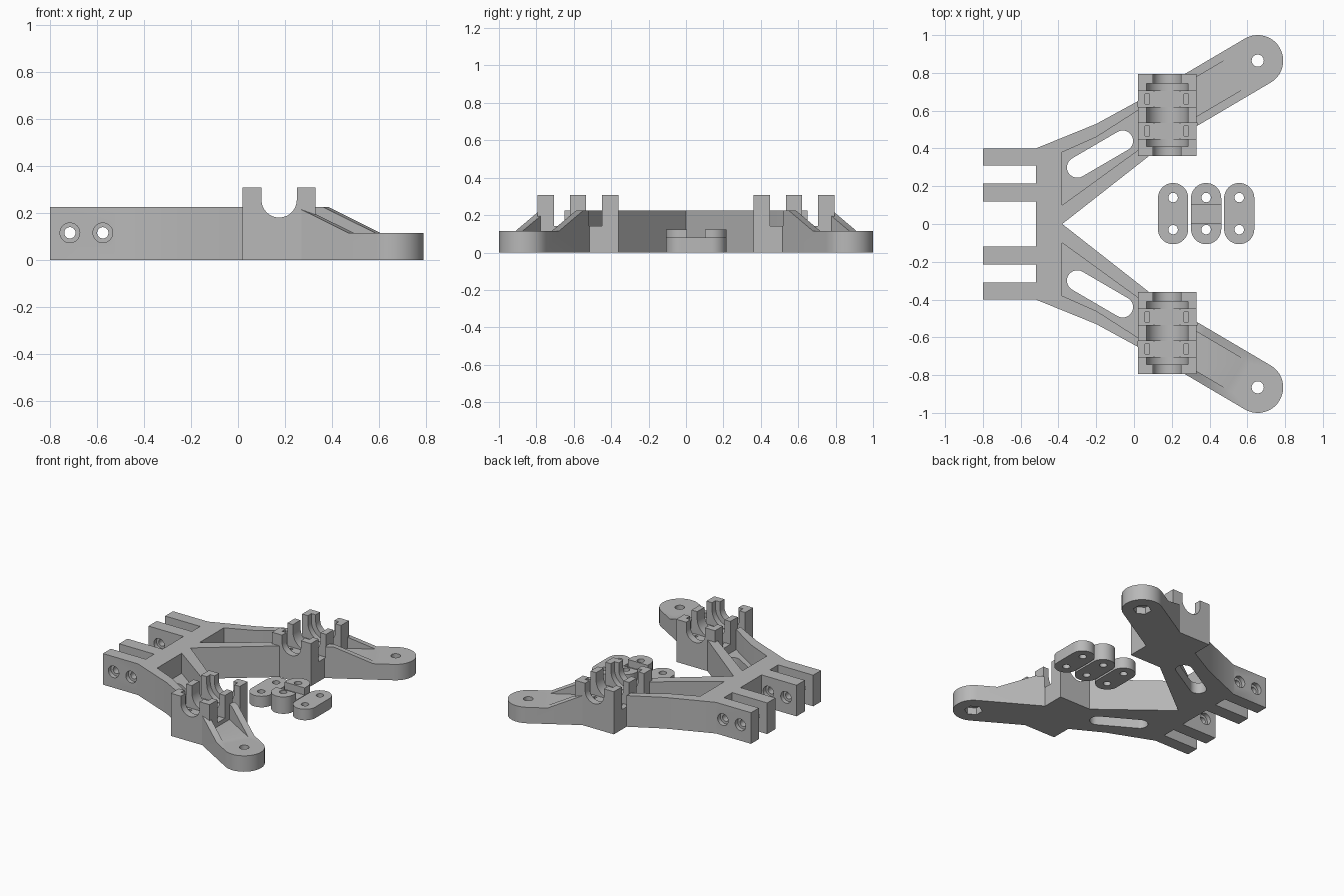
import bpy, bmesh, math
from mathutils import Matrix

cube = bpy.data.objects.get("Cube")
if cube:
    bpy.data.objects.remove(cube, do_unlink=True)

grey = bpy.data.materials.new("plain grey")
grey.use_nodes = True
COLOUR = (0.48, 0.48, 0.48, 1)
grey.diffuse_color = COLOUR
grey.node_tree.nodes["Principled BSDF"].inputs["Base Color"].default_value = COLOUR


def prism(name, points, lo, hi, axis="z"):
    """Extrude a flat outline along z (outline in x, y) or y (outline in x, z)."""
    bm = bmesh.new()
    place = (lambda u, v, w: (u, v, w)) if axis == "z" else (lambda u, v, w: (u, w, v))
    face = bm.faces.new([bm.verts.new(place(u, v, lo)) for u, v in points])
    out = bmesh.ops.extrude_face_region(bm, geom=[face])
    verts = [g for g in out["geom"] if isinstance(g, bmesh.types.BMVert)]
    bmesh.ops.translate(bm, verts=verts, vec=place(0, 0, hi - lo))
    bmesh.ops.recalc_face_normals(bm, faces=bm.faces[:])
    mesh = bpy.data.meshes.new(name)
    bm.to_mesh(mesh)
    bm.free()
    obj = bpy.data.objects.new(name, mesh)
    bpy.context.collection.objects.link(obj)
    mesh.materials.append(grey)
    return obj


def rect(x0, x1, y0, y1):
    return [(x0, y0), (x1, y0), (x1, y1), (x0, y1)]


def circle(x, y, r, n=40):
    return [(x + r * math.cos(math.tau * i / n), y + r * math.sin(math.tau * i / n))
            for i in range(n)]


def stadium(p, q, r, n=20):
    """Rounded slot outline from p to q."""
    a = math.atan2(q[1] - p[1], q[0] - p[0])
    pts = []
    for c, start in ((q, a - math.pi / 2), (p, a + math.pi / 2)):
        for i in range(n + 1):
            t = start + math.pi * i / n
            pts.append((c[0] + r * math.cos(t), c[1] + r * math.sin(t)))
    return pts


def apply(obj, mod):
    bpy.context.view_layer.objects.active = obj
    bpy.ops.object.modifier_apply(modifier=mod.name)


def combine(obj, other, operation="DIFFERENCE"):
    mod = obj.modifiers.new("combine", "BOOLEAN")
    mod.operation, mod.solver, mod.object = operation, "EXACT", other
    apply(obj, mod)
    bpy.data.objects.remove(other, do_unlink=True)


def cut(obj, points, lo, hi, axis="z"):
    combine(obj, prism("cutter", points, lo, hi, axis))


def smooth(obj):
    bpy.ops.object.select_all(action="DESELECT")
    obj.select_set(True)
    bpy.context.view_layer.objects.active = obj
    bpy.ops.object.shade_smooth_by_angle(angle=math.radians(30))


TOP, FLOOR = 0.225, 0.115

# Half of the forked frame, with fork fingers at the back end
frame = prism("bracket_frame", [
    (-.52, 0), (-.38, 0), (.1, .376), (.1, .68), (.02, .65), (-.2, .53), (-.52, .40),
    (-.8, .40), (-.8, .31), (-.52, .31), (-.52, .215), (-.8, .215), (-.8, .12), (-.52, .12),
], 0, TOP)

# Recessed web with a slot
cut(frame, [(-.38, .10), (.05, .412), (.05, .62), (-.2, .46), (-.38, .38)], .08, 0.4)
cut(frame, stadium((-.30, .30), (-.06, .44), .055), -.1, 0.4)

# Bolt holes with counterbores through the fingers
for x in (-.715, -.575):
    cut(frame, circle(x, FLOOR, .024), .05, .5, "y")
    cut(frame, circle(x, FLOOR, .042), .37, .45, "y")
    cut(frame, circle(x, FLOOR, .042), .1, .15, "y")

# Outer arm, built along local x around its round end
arm = prism("arm", stadium((-.52, 0), (0, 0), .135), 0, TOP)
cut(arm, rect(-.9, -.524, -.3, .3), -.1, .5)
cut(arm, [(-.394, TOP), (-.137, FLOOR), (.3, FLOOR), (.3, .5), (-.394, .5)], -.3, .3, "y")
cut(arm, rect(-.7, -.1, -.09, .09), FLOOR, .5)
cut(arm, circle(0, 0, .032), -.1, .3)
cut(arm, circle(0, 0, .06, 6), -.1, .05)
arm.data.transform(Matrix.Translation((.655, .865, 0)) @ Matrix.Rotation(math.radians(30.5), 4, "Z"))
combine(frame, arm, "UNION")

# Bearing holder
X, Z = .175, .255
combine(frame, prism("holder", rect(.02, .33, .36, .795), 0, .308), "UNION")
for r, y0, y1 in ((.075, .3, .85), (.11, .41, .745)):
    channel = [(X + r, .5), (X - r, .5)] + [
        (X + r * math.cos(a), Z + r * math.sin(a))
        for a in (math.pi + math.pi * i / 24 for i in range(25))]
    cut(frame, channel, y0, y1, "y")

# Strap gaps and their small pockets
for y in (.4925, .6625):
    cut(frame, rect(.02, .335, y - .0425, y + .0425), .143, .5)
    for x in (.07, .277):
        cut(frame, rect(x - .011, x + .011, y - .026, y + .026), .06, .3)

# Open the middle plane and mirror the bracket
bm = bmesh.new()
bm.from_mesh(frame.data)
middle = [f for f in bm.faces if all(abs(v.co.y) < 1e-4 for v in f.verts)]
bmesh.ops.delete(bm, geom=middle, context="FACES")
bm.to_mesh(frame.data)
bm.free()
mirror = frame.modifiers.new("mirror", "MIRROR")
mirror.use_axis = (False, True, False)
apply(frame, mirror)
smooth(frame)

# Loose clamp plates, the middle one taller with a notch
for name, x, height in (("clamp_plate_right", .207, .08),
                        ("clamp_plate_middle", .382, .122),
                        ("clamp_plate_left", .557, .08)):
    plate = prism(name, stadium((x, -.027), (x, .137), .08), 0, height)
    for y in (-.03, .14):
        cut(plate, circle(x, y, .025), -.1, .3)
    if height > .1:
        cut(plate, rect(x - .1, x + .1, .005, .102), .07, .3)
    smooth(plate)
